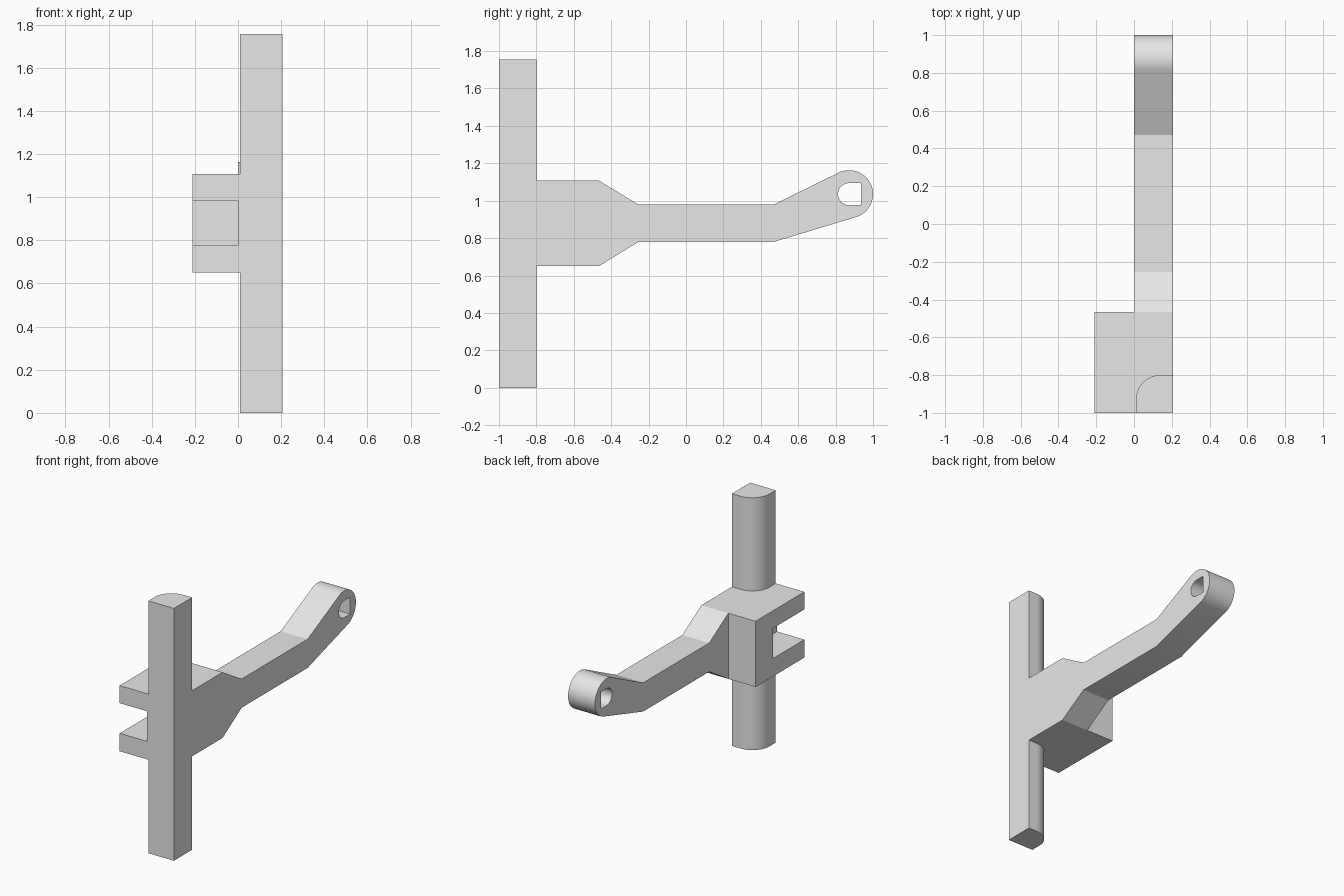
import bpy, bmesh
from math import cos, sin, radians
from mathutils import Vector

cube = bpy.data.objects.get("Cube")
if cube:
    bpy.data.objects.remove(cube, do_unlink=True)

grey = bpy.data.materials.new("plain_grey")
grey.use_nodes = True
grey.diffuse_color = (0.8, 0.8, 0.8, 1)
grey.node_tree.nodes["Principled BSDF"].inputs["Base Color"].default_value = (0.8, 0.8, 0.8, 1)


def arc(cx, cy, r, start, end, steps):
    """Points on a circular arc, angles in degrees."""
    angles = [radians(start + (end - start) * i / steps) for i in range(steps + 1)]
    return [(cx + r * cos(a), cy + r * sin(a)) for a in angles]


def prism(name, points, axis, low, high):
    """Extrude a flat profile along x (points are y, z) or z (points are x, y)."""
    bm = bmesh.new()
    place = (lambda p: (low, *p)) if axis == "x" else (lambda p: (*p, low))
    face = bm.faces.new([bm.verts.new(place(p)) for p in points])
    grown = bmesh.ops.extrude_face_region(bm, geom=[face])["geom"]
    step = Vector((high - low, 0, 0) if axis == "x" else (0, 0, high - low))
    bmesh.ops.translate(bm, vec=step, verts=[g for g in grown if isinstance(g, bmesh.types.BMVert)])
    bmesh.ops.recalc_face_normals(bm, faces=bm.faces)
    mesh = bpy.data.meshes.new(name)
    bm.to_mesh(mesh)
    bm.free()
    mesh.materials.append(grey)
    obj = bpy.data.objects.new(name, mesh)
    bpy.context.collection.objects.link(obj)
    return obj


def rect(a0, b0, a1, b1):
    return [(a0, b0), (a1, b0), (a1, b1), (a0, b1)]


def combine(target, other, operation):
    """Boolean the other part into the target and remove it."""
    mod = target.modifiers.new(other.name, "BOOLEAN")
    mod.operation, mod.solver, mod.object = operation, "EXACT", other
    bpy.context.view_layer.objects.active = target
    bpy.ops.object.modifier_apply(modifier=mod.name)
    bpy.data.objects.remove(other, do_unlink=True)


side = 0.207          # flat outer side shared by every part
eye_y, eye_z = 0.872, 1.035

# Cranked arm with rounded eye end
lower = [(-1, 0.65), (-0.465, 0.65), (-0.255, 0.78), (0.47, 0.78)]
upper = [(0.47, 0.98), (-0.255, 0.98), (-0.465, 1.107), (-1, 1.107)]
arm = prism("lever_arm", lower + arc(eye_y, eye_z, 0.128, -74, 116, 32) + upper, "x", 0, side)

# Clevis block
block = prism("clevis_block", rect(-0.21, -1, side, -0.465), "z", 0.65, 1.107)
combine(arm, block, "UNION")

# Upright post with one rounded corner
post_profile = [(0.01, -1), (side, -1), (side, -0.8)] + arc(0.14, -0.93, 0.13, 90, 180, 16)
post = prism("upright_post", post_profile, "z", 0, 1.755)
combine(arm, post, "UNION")

# Slot between the clevis prongs
slot = prism("clevis_slot", rect(-0.4, -1.2, 0, -0.655), "z", 0.775, 0.985)
combine(arm, slot, "DIFFERENCE")

# D-shaped hole through the eye
hole_profile = arc(eye_y, eye_z, 0.059, 90, 270, 20) + [(0.936, eye_z - 0.059), (0.936, eye_z + 0.059)]
hole = prism("eye_hole", hole_profile, "x", -0.2, 0.4)
combine(arm, hole, "DIFFERENCE")

# Smooth curved walls, keep hard edges
bpy.ops.object.select_all(action="DESELECT")
arm.select_set(True)
bpy.context.view_layer.objects.active = arm
bpy.ops.object.shade_smooth_by_angle(angle=radians(20))
